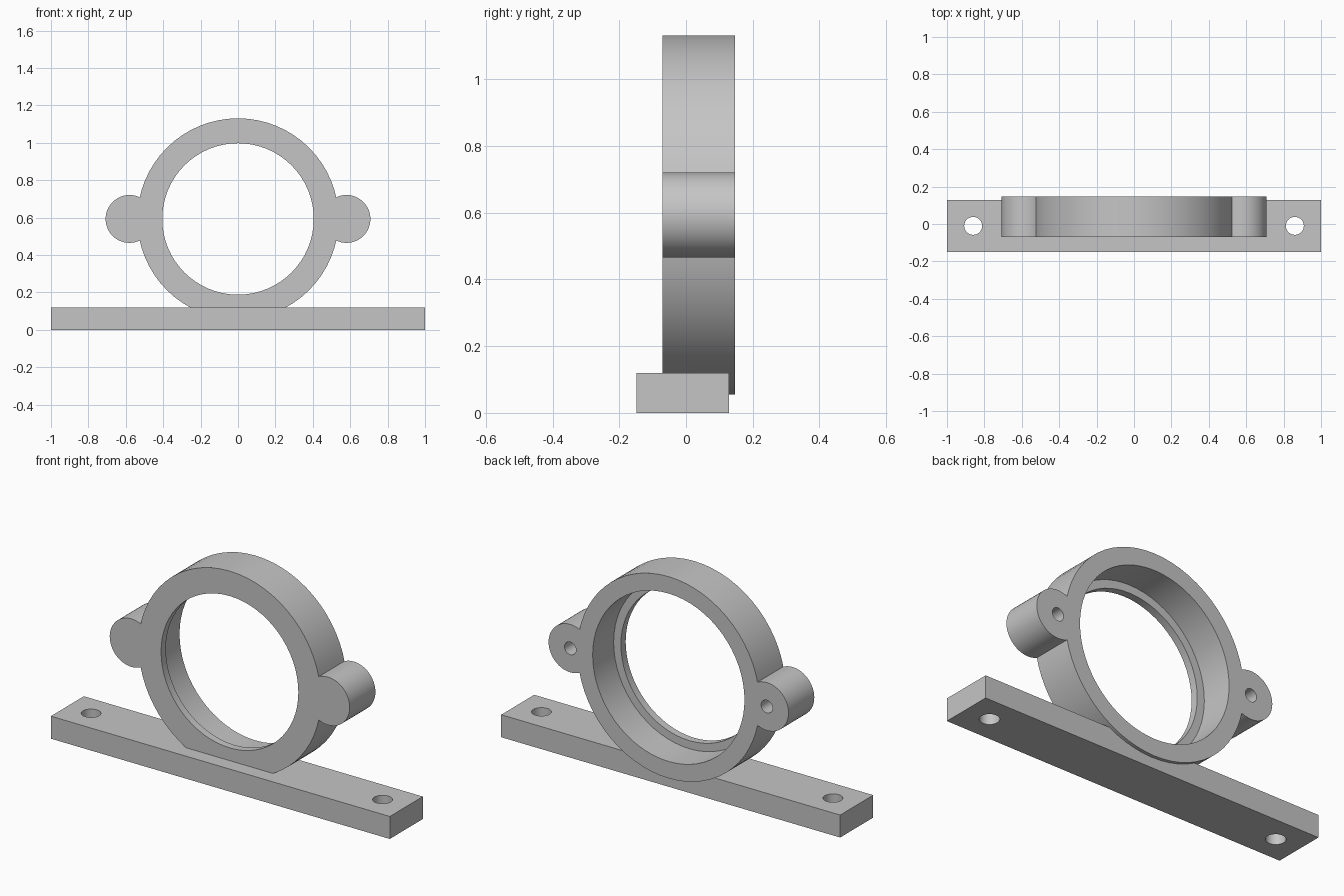
import bpy
import math

cube = bpy.data.objects.get("Cube")
if cube:
    bpy.data.objects.remove(cube)

RING_Z = 0.593
FRONT, BACK = -0.07, 0.147
LIP = 0.04
LUG_X = 0.58
PLATE_Y = -0.01

grey = bpy.data.materials.new("plain_grey")
grey.use_nodes = True
colour = (0.56, 0.56, 0.56, 1)
grey.diffuse_color = colour
grey.node_tree.nodes["Principled BSDF"].inputs["Base Color"].default_value = colour


def finish(name):
    obj = bpy.context.object
    obj.name = name
    bpy.ops.object.transform_apply(location=True, rotation=True, scale=True)
    obj.data.materials.append(grey)
    return obj


def cylinder_y(name, x, radius, y0, y1, sides):
    """Cylinder along y at ring height."""
    bpy.ops.mesh.primitive_cylinder_add(
        vertices=sides, radius=radius, depth=y1 - y0,
        location=(x, (y0 + y1) / 2, RING_Z), rotation=(math.pi / 2, 0, 0))
    return finish(name)


def combine(target, tool, operation):
    mod = target.modifiers.new(operation, 'BOOLEAN')
    mod.operation = operation
    mod.solver = 'EXACT'
    mod.object = tool
    tool.hide_render = True
    bpy.context.view_layer.objects.active = target
    bpy.ops.object.modifier_apply(modifier=mod.name)
    bpy.data.objects.remove(tool)


# Ring body with two side lugs
ring = cylinder_y("ring_mount", 0, 0.538, FRONT, BACK, 64)
for side in (-1, 1):
    combine(ring, cylinder_y("lug", side * LUG_X, 0.128, FRONT, BACK, 48), 'UNION')

# Base plate
bpy.ops.mesh.primitive_cube_add(size=1, location=(0, PLATE_Y, 0.06))
bpy.context.object.scale = (2, 0.278, 0.12)
combine(ring, finish("base_plate"), 'UNION')

# Wide bore from the back, narrower opening through the front lip
combine(ring, cylinder_y("bore", 0, 0.448, FRONT + LIP, 0.3, 64), 'DIFFERENCE')
combine(ring, cylinder_y("opening", 0, 0.405, -0.3, 0.3, 64), 'DIFFERENCE')

# Blind screw holes in the lugs and through holes in the plate
for side in (-1, 1):
    combine(ring, cylinder_y("screw_hole", side * LUG_X, 0.034, 0, 0.3, 24), 'DIFFERENCE')
    bpy.ops.mesh.primitive_cylinder_add(
        vertices=32, radius=0.048, depth=0.5, location=(side * 0.86, PLATE_Y, 0.06))
    combine(ring, finish("plate_hole"), 'DIFFERENCE')

# Smooth curved walls, crisp edges
for obj in bpy.context.selected_objects:
    obj.select_set(False)
ring.select_set(True)
bpy.context.view_layer.objects.active = ring
bpy.ops.object.shade_smooth_by_angle(angle=math.radians(30))
